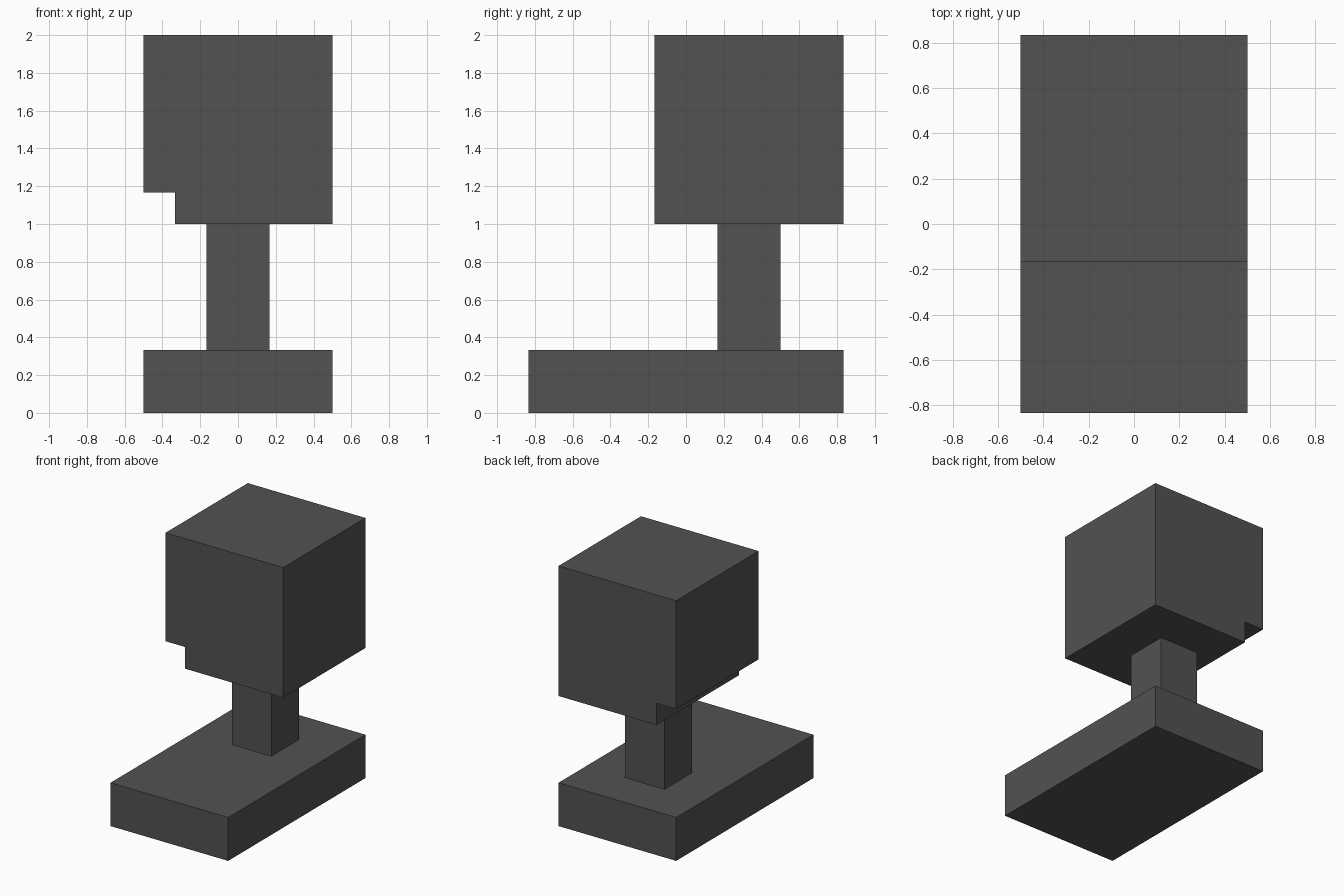
import bpy
import bmesh

if "Cube" in bpy.data.objects:
    bpy.data.objects.remove(bpy.data.objects["Cube"])

U = 1 / 6  # the whole model sits on a grid of sixths

dark_grey = bpy.data.materials.new("dark grey")
dark_grey.diffuse_color = (0.085, 0.085, 0.085, 1)
dark_grey.use_nodes = True
dark_grey.node_tree.nodes["Principled BSDF"].inputs["Base Color"].default_value = dark_grey.diffuse_color


def extrude_profile(name, profile, y0, y1):
    """Extrude an x-z outline along y; all values in grid units."""
    bm = bmesh.new()
    face = bm.faces.new([bm.verts.new((x * U, y0 * U, z * U)) for x, z in profile])
    result = bmesh.ops.extrude_face_region(bm, geom=[face])
    moved = [g for g in result["geom"] if isinstance(g, bmesh.types.BMVert)]
    bmesh.ops.translate(bm, verts=moved, vec=(0, (y1 - y0) * U, 0))
    bmesh.ops.recalc_face_normals(bm, faces=bm.faces)
    mesh = bpy.data.meshes.new(name)
    bm.to_mesh(mesh)
    bm.free()
    mesh.materials.append(dark_grey)
    obj = bpy.data.objects.new(name, mesh)
    bpy.context.collection.objects.link(obj)
    return obj


def block(name, half_width, y0, y1, z0, z1):
    w = half_width
    return extrude_profile(name, [(-w, z0), (w, z0), (w, z1), (-w, z1)], y0, y1)


# Foot slab and the post near its back edge
block("base", 3, -5, 5, 0, 2)
block("post", 1, 1, 3, 2, 6)

# Cube head with a square notch along its lower left edge
extrude_profile("head", [(-2, 6), (3, 6), (3, 12), (-3, 12), (-3, 7), (-2, 7)], -1, 5)
